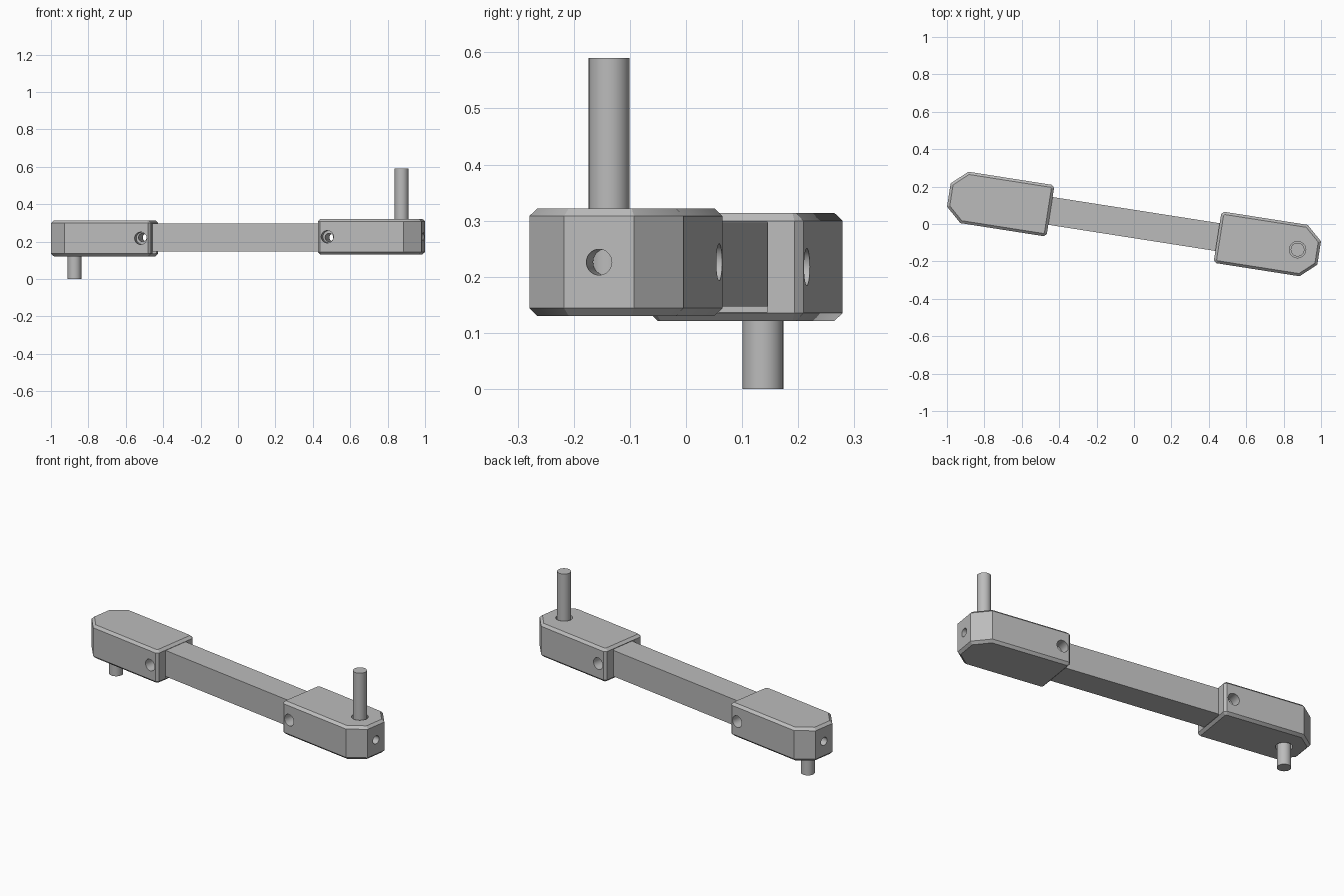
import bpy, bmesh, math
from mathutils import Matrix, Vector

cube = bpy.data.objects.get("Cube")
if cube:
    bpy.data.objects.remove(cube, do_unlink=True)

TURN = Matrix.Rotation(math.radians(-8.9), 4, 'Z')

metal = bpy.data.materials.new("plain_grey_metal")
metal.use_nodes = True
GREY = (0.5, 0.5, 0.5, 1)
metal.diffuse_color = GREY
metal.node_tree.nodes["Principled BSDF"].inputs["Base Color"].default_value = GREY


def make(name, bm):
    bmesh.ops.recalc_face_normals(bm, faces=bm.faces)
    mesh = bpy.data.meshes.new(name)
    bm.to_mesh(mesh)
    bm.free()
    mesh.materials.append(metal)
    obj = bpy.data.objects.new(name, mesh)
    bpy.context.collection.objects.link(obj)
    return obj


def box(name, low, high):
    bm = bmesh.new()
    low, high = Vector(low), Vector(high)
    size = Matrix.Diagonal((high - low).to_4d())
    size[3][3] = 1
    bmesh.ops.create_cube(bm, size=1, matrix=Matrix.Translation((low + high) / 2) @ size)
    return make(name, bm)


def rod(name, start, end, radius):
    bm = bmesh.new()
    start, end = Vector(start), Vector(end)
    axis = end - start
    place = Matrix.Translation((start + end) / 2) @ axis.to_track_quat('Z', 'Y').to_matrix().to_4x4()
    bmesh.ops.create_cone(bm, cap_ends=True, segments=40, radius1=radius,
                          radius2=radius, depth=axis.length, matrix=place)
    return make(name, bm)


def cut(obj, cutters):
    bpy.context.view_layer.objects.active = obj
    for cutter in cutters:
        cutter.hide_render = True
        mod = obj.modifiers.new("cut", 'BOOLEAN')
        mod.operation = 'DIFFERENCE'
        mod.solver = 'EXACT'
        mod.object = cutter
        bpy.ops.object.modifier_apply(modifier=mod.name)
        bpy.data.objects.remove(cutter, do_unlink=True)


def finish(obj, matrix):
    obj.data.transform(matrix)
    bpy.ops.object.select_all(action='DESELECT')
    obj.select_set(True)
    bpy.context.view_layer.objects.active = obj
    bpy.ops.object.shade_smooth_by_angle(angle=math.radians(30))


def end_block(name):
    # Prism with clipped outer corners and small bevels round both faces
    half = [(0.452, 0.125), (0.466, 0.139), (0.918, 0.139), (1.002, 0.063)]
    outline = half + [(x, -y) for x, y in reversed(half)]
    bm = bmesh.new()
    base = bm.faces.new([bm.verts.new((x, y, -0.096)) for x, y in outline])
    grown = bmesh.ops.extrude_face_region(bm, geom=[base], use_keep_orig=True)
    top = [v for v in grown["geom"] if isinstance(v, bmesh.types.BMVert)]
    bmesh.ops.translate(bm, verts=top, vec=(0, 0, 0.192))
    bmesh.ops.recalc_face_normals(bm, faces=bm.faces)
    rims = [e for e in bm.edges if abs(e.verts[0].co.z - e.verts[1].co.z) < 0.01]
    bmesh.ops.bevel(bm, geom=rims, offset=0.014, segments=1, affect='EDGES')
    block = make(name, bm)
    # Bar socket, cross bore, pin hole and end bore
    cut(block, [
        box("socket_cutter", (0.4, -0.076, -0.08), (0.78, 0.076, 0.08)),
        rod("cross_cutter", (0.505, -0.2, 0), (0.505, 0.2, 0), 0.033),
        rod("pin_cutter", (0.885, 0, -0.05), (0.885, 0, 0.2), 0.044),
        rod("end_cutter", (0.9, 0, 0), (1.1, 0, 0), 0.023),
    ])
    return block


# Square bar with a cross hole near each end
bar = box("square_bar", (-0.75, -0.075, 0.147), (0.75, 0.075, 0.297))
cut(bar, [rod("bar_cutter", (x, -0.2, 0.222), (x, 0.2, 0.222), 0.022)
          for x in (-0.505, 0.505)])
finish(bar, TURN)

# End blocks with pins: the left (+x) pin points up, the right one down
for side, height, flip, reach in (("left", 0.226, 0, 0.364),
                                  ("right", 0.2175, math.pi, 0.2175)):
    place = TURN @ Matrix.Translation((0, 0, height)) @ Matrix.Rotation(flip, 4, 'Y')
    finish(end_block(side + "_end_block"), place)
    pin = rod(side + "_pin", (0.885, 0, -0.05), (0.885, 0, reach), 0.0365)
    finish(pin, place)
